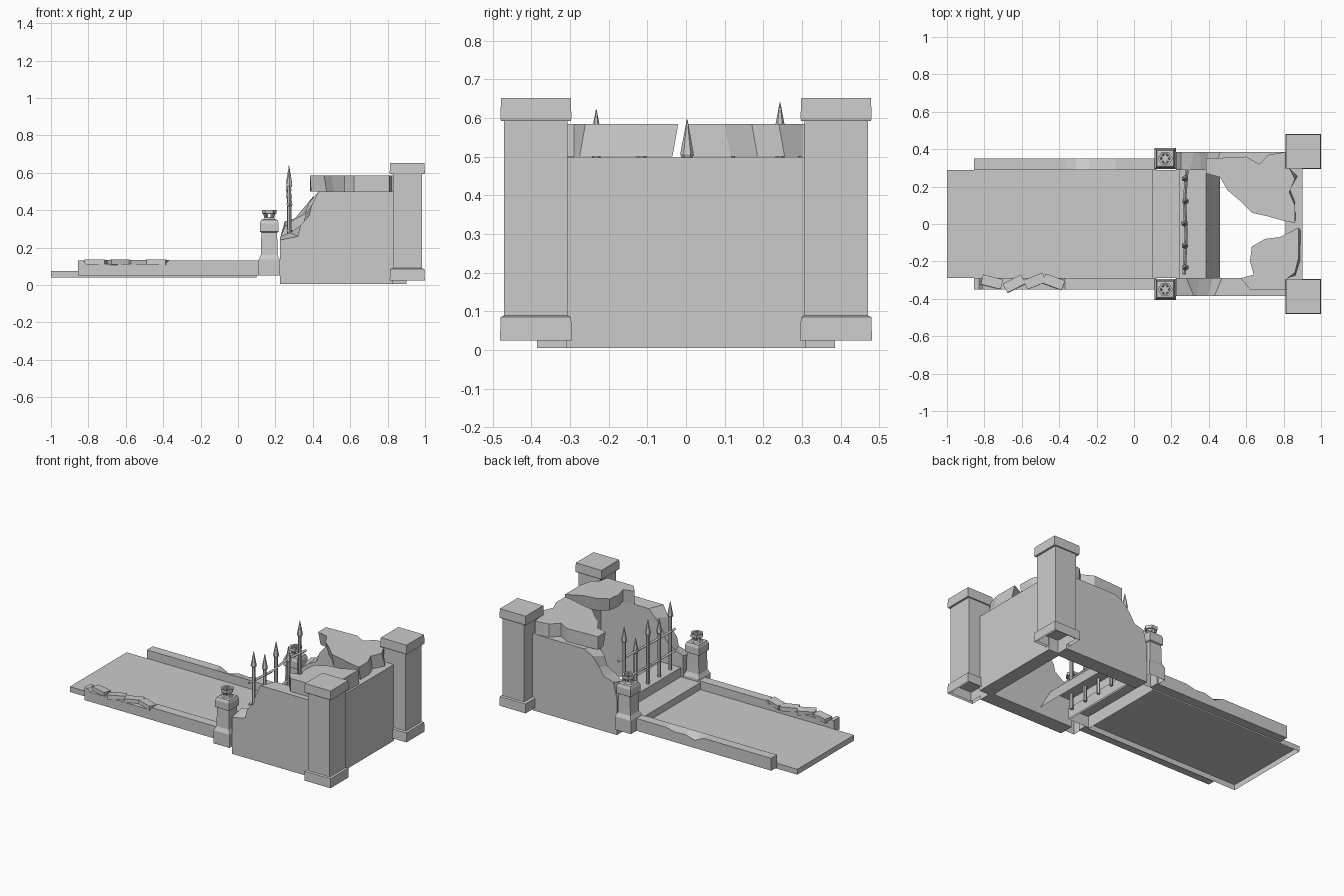
import bpy, bmesh, math, random
from mathutils import Vector, Matrix

random.seed(4)
if "Cube" in bpy.data.objects:
    bpy.data.objects.remove(bpy.data.objects["Cube"])

stone = bpy.data.materials.new("grey_stone")
stone.use_nodes = True
GREY = (0.6, 0.6, 0.6, 1)
stone.diffuse_color = GREY
stone.node_tree.nodes["Principled BSDF"].inputs["Base Color"].default_value = GREY


def finish(name, bm):
    bmesh.ops.recalc_face_normals(bm, faces=bm.faces)
    mesh = bpy.data.meshes.new(name)
    bm.to_mesh(mesh)
    bm.free()
    mesh.materials.append(stone)
    obj = bpy.data.objects.new(name, mesh)
    bpy.context.collection.objects.link(obj)
    return obj


def loft(name, rings, open_start=False):
    """Skin matching rings of points and cap both ends."""
    bm = bmesh.new()
    loops = [[bm.verts.new(p) for p in ring] for ring in rings]
    for a, b in zip(loops, loops[1:]):
        for i in range(len(a)):
            j = (i + 1) % len(a)
            bm.faces.new((a[i], a[j], b[j], b[i]))
    bm.faces.new(loops[-1])
    if not open_start:
        bm.faces.new(loops[0])
    return finish(name, bm)


def rect(x0, x1, y0, y1, z):
    return [(x0, y0, z), (x1, y0, z), (x1, y1, z), (x0, y1, z)]


def box(name, x, y, z, open_bottom=False):
    return loft(name, [rect(*x, *y, z[0]), rect(*x, *y, z[1])], open_bottom)


def square_stack(name, cx, cy, levels, open_bottom=True):
    """Square pier from (half x, half y, height) levels."""
    return loft(name, [rect(cx - hx, cx + hx, cy - hy, cy + hy, z) for hx, hy, z in levels],
                open_bottom)


def side_profile(name, outer, inner, y0, y1):
    return loft(name, [[(x, y0, z) for x, z in outer], [(x, y1, z) for x, z in inner]])


def rod(name, a, b, r0, r1, sides=6):
    a, b = Vector(a), Vector(b)
    bm = bmesh.new()
    turn = (b - a).to_track_quat('Z', 'Y').to_matrix().to_4x4()
    bmesh.ops.create_cone(bm, cap_ends=True, segments=sides, radius1=r0, radius2=r1,
                          depth=(b - a).length,
                          matrix=Matrix.Translation((a + b) / 2) @ turn)
    return finish(name, bm)


# Entrance path, open underneath
box("path_slab", (-1, 0.1), (-0.29, 0.29), (0.04, 0.075), True)

# Threshold steps with a sloping inner side, open underneath
box("lower_step", (0.1, 0.25), (-0.29, 0.29), (0.05, 0.12), True)
loft("upper_step", [rect(0.24, 0.46, -0.29, 0.29, 0.05),
                    rect(0.24, 0.385, -0.29, 0.29, 0.18)], True)

# Path kerbs: one chipped, one worn down under loose bricks
kerb_ends = [(0.12, 0.05), (0.12, 0.13)]
chip = [(-0.1, 0.13), (-0.17, 0.115), (-0.24, 0.12), (-0.31, 0.1), (-0.37, 0.13)]
flat = [(x, 0.13) for x, z in chip]
tail = [(-0.855, 0.13), (-0.855, 0.05)]
side_profile("left_kerb", kerb_ends + flat + tail, kerb_ends + chip + tail, 0.29, 0.35)
worn = kerb_ends + [(-0.37, 0.13), (-0.39, 0.112), (-0.81, 0.112), (-0.83, 0.13)] + tail
side_profile("right_kerb", worn, worn, -0.35, -0.29)
for x, y, angle in [(-0.76, -0.31, -14), (-0.64, -0.32, 27), (-0.53, -0.305, 22), (-0.43, -0.31, -20)]:
    brick = box("loose_brick", (-0.055, 0.055), (-0.027, 0.027), (-0.014, 0.014))
    brick.location = (x, y, 0.12)
    brick.rotation_euler = (math.radians(random.uniform(-6, 6)), 0, math.radians(angle))

# Ruined side walls, broken at the front edge
right_outer = [(0.225, 0.005), (0.83, 0.005), (0.83, 0.5), (0.43, 0.5), (0.395, 0.43),
               (0.38, 0.37), (0.335, 0.32), (0.32, 0.26), (0.225, 0.24)]
right_inner = [(0.225, 0.005), (0.83, 0.005), (0.83, 0.5), (0.47, 0.5), (0.42, 0.45),
               (0.36, 0.37), (0.35, 0.33), (0.28, 0.28), (0.225, 0.26)]
side_profile("right_wall", right_outer, right_inner, -0.385, -0.29)
left_outer = [(0.225, 0.005), (0.83, 0.005), (0.83, 0.5), (0.46, 0.5), (0.4, 0.47),
              (0.35, 0.41), (0.32, 0.36), (0.25, 0.34), (0.225, 0.24)]
left_inner = [(0.225, 0.005), (0.83, 0.005), (0.83, 0.5), (0.43, 0.5), (0.38, 0.44),
              (0.36, 0.38), (0.3, 0.35), (0.25, 0.31), (0.225, 0.25)]
side_profile("left_wall", left_outer, left_inner, 0.385, 0.29)

# Back wall
box("back_wall", (0.81, 0.9), (-0.31, 0.31), (0.005, 0.498))


# Broken roof pieces with ragged, undercut edges
def roof(name, outline):
    low = []
    for x, y in outline:
        ragged = 0.015 if abs(y) < 0.28 else 0
        low.append((x + random.uniform(0, ragged), y + math.copysign(ragged, y), 0.5))
    return loft(name, [low, [(x, y, 0.585) for x, y in outline]])


roof("left_roof", [(0.385, 0.35), (0.385, 0.27), (0.46, 0.25), (0.5, 0.18), (0.56, 0.13),
                   (0.63, 0.06), (0.72, 0.04), (0.79, 0.02), (0.86, 0.005), (0.86, 0.1),
                   (0.83, 0.17), (0.86, 0.24), (0.83, 0.3), (0.81, 0.385),
                   (0.72, 0.37), (0.67, 0.32), (0.6, 0.36)])
roof("right_roof", [(0.57, -0.29), (0.64, -0.27), (0.62, -0.2), (0.63, -0.12), (0.7, -0.08),
                    (0.78, -0.07), (0.88, -0.02), (0.88, -0.18), (0.86, -0.26),
                    (0.82, -0.29), (0.81, -0.35), (0.62, -0.35)])

for side, y_sign in (("left", 1), ("right", -1)):
    # Large corner columns
    cy = y_sign * 0.388
    square_stack(side + "_column_base", 0.905, cy,
                 [(0.094, 0.093, 0.025), (0.092, 0.091, 0.085), (0.078, 0.082, 0.09)])
    square_stack(side + "_column_shaft", 0.907, cy, [(0.078, 0.082, 0.03), (0.078, 0.082, 0.6)])
    square_stack(side + "_column_cap", 0.905, cy,
                 [(0.092, 0.09, 0.592), (0.094, 0.092, 0.6), (0.092, 0.09, 0.652)], False)

    # Small gate piers
    cx, cy = 0.167, y_sign * 0.35
    steps = [(0.057, 0.05), (0.057, 0.135), (0.045, 0.16), (0.042, 0.28), (0.05, 0.285),
             (0.05, 0.33), (0.043, 0.348), (0.035, 0.35)]
    square_stack(side + "_gate_pier", cx, cy, [(h, h, z) for h, z in steps])

    # Broken lantern crown: hexagonal foot, stubs and rim
    rod(side + "_lantern_foot", (cx, cy, 0.35), (cx, cy, 0.362), 0.036, 0.03)
    for i in range(6):
        a = i * math.tau / 6
        dx, dy = 0.028 * math.cos(a), 0.028 * math.sin(a)
        rod(side + "_lantern_stub", (cx + dx * 0.7, cy + dy * 0.7, 0.36),
            (cx + dx, cy + dy, 0.385), 0.006, 0.006, 4)
    bm = bmesh.new()
    rings = []
    for r, z in [(0.03, 0.38), (0.04, 0.382), (0.04, 0.402), (0.027, 0.4)]:
        rings.append([bm.verts.new((cx + r * math.cos(i * math.tau / 6),
                                    cy + r * math.sin(i * math.tau / 6), z)) for i in range(6)])
    for a, b in zip(rings, rings[1:] + rings[:1]):
        for i in range(6):
            j = (i + 1) % 6
            bm.faces.new((a[i], a[j], b[j], b[i]))
    finish(side + "_lantern_rim", bm)

# Iron gate: spear bars and bent rails
for y, top in [(-0.232, 0.622), (-0.115, 0.56), (0.003, 0.596), (0.122, 0.52), (0.243, 0.64)]:
    x = 0.272 + random.uniform(-0.004, 0.004)
    neck = top - 0.09
    rod("gate_bar", (x, y, 0.08), (x, y, neck), 0.011, 0.011)
    rod("spear_collar", (x, y, neck - 0.012), (x, y, neck), 0.012, 0.018)
    rod("spear_tip", (x, y, neck), (x, y, top), 0.018, 0.001)
for z in (0.29, 0.43):
    bends = [(0.283, 0.29, z), (0.27, 0.12, z + 0.008), (0.278, -0.05, z - 0.006), (0.268, -0.27, z)]
    for a, b in zip(bends, bends[1:]):
        rod("gate_rail", a, b, 0.009, 0.009, 4)
